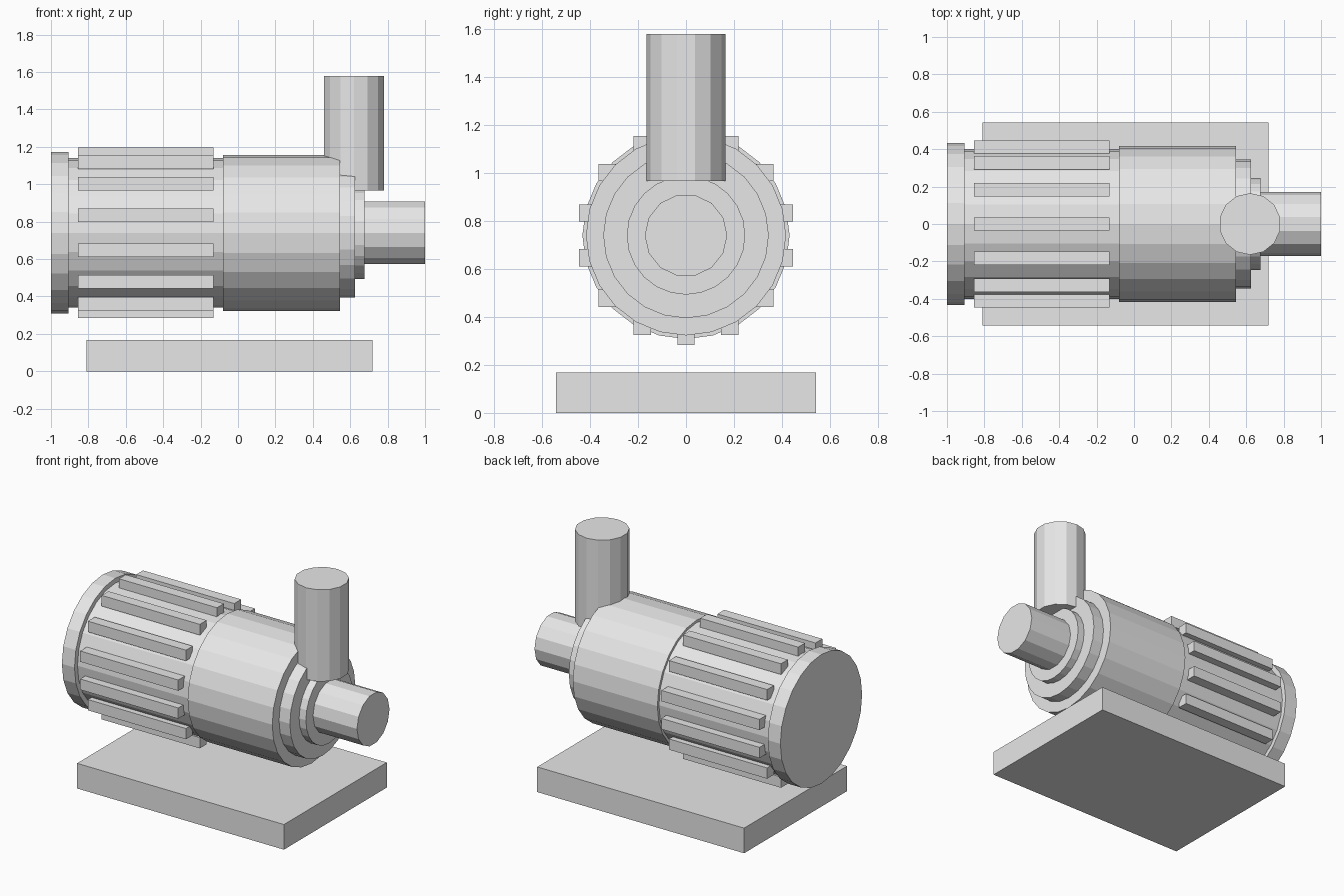
import bpy
import math

if "Cube" in bpy.data.objects:
    bpy.data.objects.remove(bpy.data.objects["Cube"], do_unlink=True)

AXIS_Z = 0.74

# One plain grey for the whole pump
grey = bpy.data.materials.new("light_grey")
grey.use_nodes = True
grey.diffuse_color = (0.8, 0.8, 0.8, 1)
grey.node_tree.nodes["Principled BSDF"].inputs["Base Color"].default_value = (0.8, 0.8, 0.8, 1)


def finish(name):
    obj = bpy.context.object
    obj.name = name
    obj.data.materials.append(grey)
    return obj


def box(name, x0, x1, y, z, width, height):
    bpy.ops.mesh.primitive_cube_add(size=1, location=((x0 + x1) / 2, y, z))
    bpy.context.object.scale = (x1 - x0, width, height)
    bpy.ops.object.transform_apply(location=False, rotation=False, scale=True)
    return finish(name)


def drum(name, x0, x1, radius, sides=24):
    bpy.ops.mesh.primitive_cylinder_add(
        vertices=sides, radius=radius, depth=x1 - x0,
        location=((x0 + x1) / 2, 0, AXIS_Z), rotation=(0, math.pi / 2, 0))
    return finish(name)


# Base plate
box("base_plate", -0.81, 0.72, 0, 0.084, 1.086, 0.168)

# Horizontal motor and pump housing
drum("motor_end_cap", -1.0, -0.907, 0.432)
drum("motor_body", -0.907, -0.08, 0.4)
drum("pump_housing", -0.08, 0.545, 0.417)
drum("housing_flange", 0.545, 0.625, 0.345)
drum("inlet_collar", 0.625, 0.675, 0.247)
drum("inlet_pipe", 0.675, 1.0, 0.172, 14)

# Upright outlet pipe
bpy.ops.mesh.primitive_cylinder_add(vertices=14, radius=0.165, depth=0.613,
                                    location=(0.62, 0, 1.2725))
finish("outlet_pipe")

# Square cooling fins around the motor, all kept upright
FINS = 14
for i in range(FINS):
    angle = math.tau * i / FINS
    box(f"cooling_fin_{i + 1}", -0.855, -0.13, 0.42 * math.sin(angle),
        AXIS_Z + 0.42 * math.cos(angle), 0.072, 0.072)
